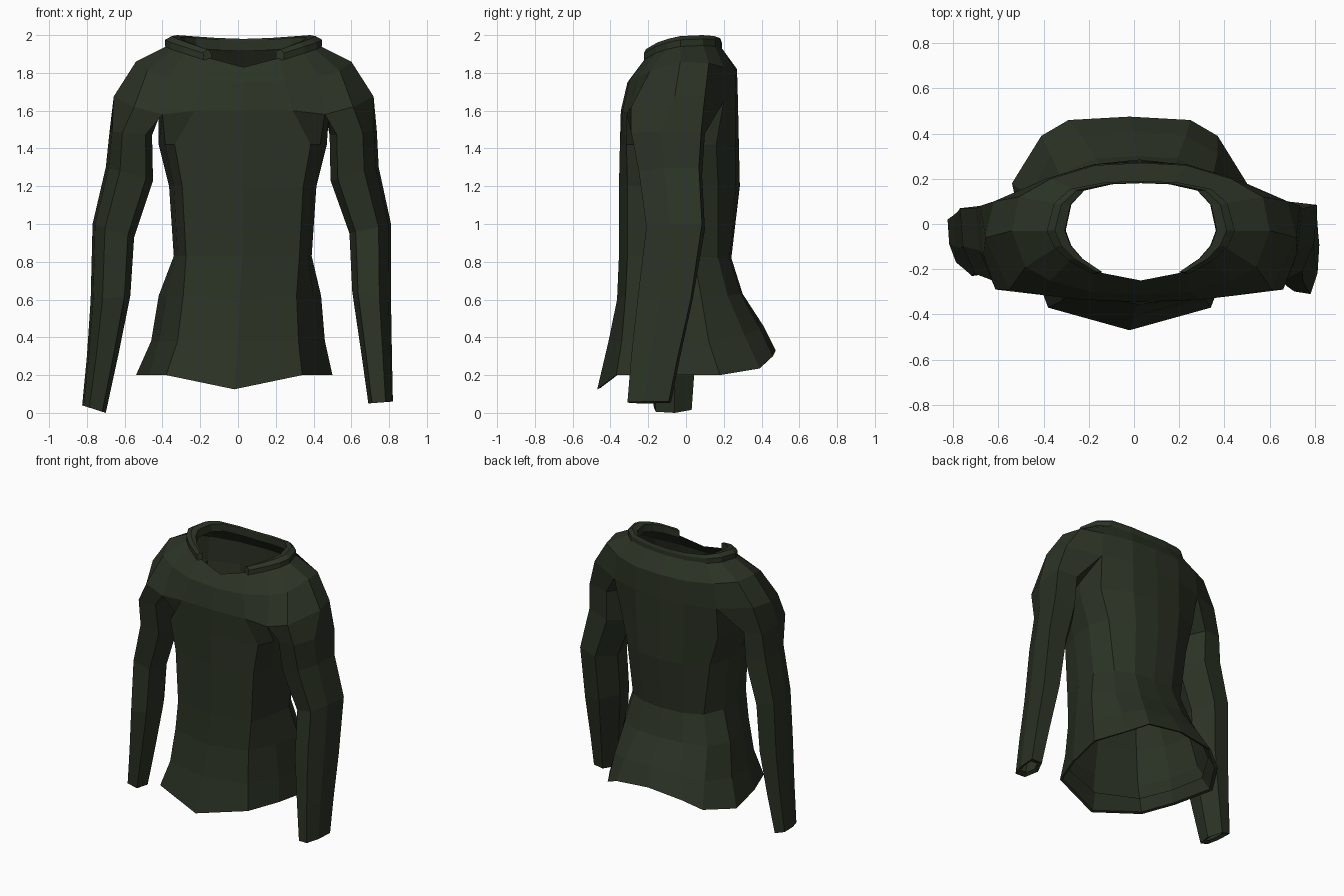
import bpy, bmesh

cloth = bpy.data.materials.new("dark_green_cloth")
cloth.diffuse_color = (0.024, 0.032, 0.018, 1)


def loft(bm, rings, closed=True):
    """Skin a list of equally long point rings with quads."""
    vs = [[bm.verts.new(p) for p in r] for r in rings]
    n = len(rings[0])
    for a, b in zip(vs, vs[1:]):
        for i in range(n if closed else n - 1):
            j = (i + 1) % n
            bm.faces.new((a[i], a[j], b[j], b[i]))
    return vs


def finish(bm, name):
    bmesh.ops.remove_doubles(bm, verts=bm.verts[:], dist=0.0005)
    bmesh.ops.recalc_face_normals(bm, faces=bm.faces[:])
    me = bpy.data.meshes.new(name)
    bm.to_mesh(me)
    bm.free()
    me.materials.append(cloth)
    ob = bpy.data.objects.new(name, me)
    bpy.context.collection.objects.link(ob)


def side_pts(half, off, s):
    return [(off + s * x, y, z) for x, y, z in half]


def full(half, off):
    """Half outline (front centre to back centre) to a closed ring."""
    return side_pts(half, off, 1) + side_pts(half[1:-1], off, -1)[::-1]


# Torso outlines: front centre, front, front side, side, back side, back, back centre
body = [
    (-.02, [(0, -.47, .125), (.36, -.37, .2), (.45, -.13, .2), (.52, .18, .2),
            (.39, .39, .235), (.27, .46, .3), (0, .475, .33)]),
    (.0, [(0, -.41, .38), (.32, -.34, .38), (.42, -.12, .38), (.46, .12, .38),
          (.37, .31, .41), (.23, .39, .45), (0, .41, .46)]),
    (.01, [(0, -.365, .6), (.30, -.32, .62), (.39, -.13, .62), (.43, .08, .62),
           (.34, .22, .62), (.18, .29, .63), (0, .30, .63)]),
    (.025, [(0, -.355, .83), (.30, -.31, .83), (.345, -.14, .83), (.365, .04, .83),
            (.29, .17, .82), (.16, .23, .82), (0, .24, .82)]),
    (.025, [(0, -.355, 1.2), (.32, -.31, 1.2), (.365, -.16, 1.2), (.39, .02, 1.2),
            (.34, .17, 1.2), (.18, .265, 1.2), (0, .285, 1.2)]),
    (.025, [(0, -.35, 1.42), (.36, -.315, 1.42), (.41, -.2, 1.42), (.445, .0, 1.42),
            (.40, .16, 1.42), (.2, .265, 1.42), (0, .28, 1.42)]),
]
# Yoke outlines run over the shoulders as well
OFF = .03
yoke = [(0, -.345, 1.6), (.26, -.335, 1.6), (.43, -.315, 1.58), (.58, -.29, 1.62),
        (.688, -.06, 1.675), (.65, .1, 1.68), (.42, .2, 1.65), (.2, .265, 1.65), (0, .275, 1.65)]
shoulder = [(0, -.31, 1.75), (.22, -.30, 1.76), (.40, -.25, 1.78), (.51, -.19, 1.81),
            (.57, -.03, 1.86), (.54, .12, 1.85), (.40, .2, 1.83), (.2, .26, 1.82), (0, .27, 1.82)]
neck = [(0, -.25, 1.83), (.19, -.213, 1.88), (.31, -.16, 1.91), (.37, -.1, 1.93),
        (.40, -.03, 1.945), (.37, .09, 1.95), (.3, .155, 1.945), (.15, .185, 1.935), (0, .19, 1.93)]
armpit = (.45, 0, 1.56)

bm = bmesh.new()
armhole = yoke[:3] + [armpit] + yoke[6:]
# Hem turned inwards, following the inside of the flared skirt
hem, above = (full(h, o) for o, h in body[:2])
fold = [[tuple((p + (q - p) * t) * (k if i < 2 else 1) for i, (p, q) in enumerate(zip(a, b)))
         for a, b in zip(hem, above)] for t, k in ((.5, .95), (.03, .965))]
loft(bm, fold + [full(h, o) for o, h in body] + [full(armhole, OFF)])
loft(bm, [full(h, OFF) for h in (yoke, shoulder, neck)])
finish(bm, "torso")

# Sleeves: inner x, outer x, front y, back y, inner z, outer z
sleeves = {
    "right_sleeve": (1, [(.485, .735, -.29, .10, 1.47, 1.49),
                         (.49, .745, -.25, .085, 1.23, 1.30), (.59, .81, -.21, .10, .95, 1.0),
                         (.605, .81, -.255, .04, .64, .6), (.655, .815, -.29, -.03, .3, .3),
                         (.69, .82, -.31, -.08, .05, .06)]),
    "left_sleeve": (-1, [(.455, .68, -.29, .10, 1.47, 1.49),
                         (.45, .70, -.25, .085, 1.23, 1.30), (.55, .77, -.22, .085, .93, 1.0),
                         (.57, .78, -.23, .07, .62, .6), (.635, .80, -.20, .05, .3, .3),
                         (.70, .825, -.17, .03, .0, .04)]),
}
section = [(-.7, -.9), (.4, -1), (.88, -.2), (1, .9), (-.2, 1), (-1, .1)]


def sleeve_ring(s, xi, xo, yf, yb, zi, zo):
    return [(s * ((xi + xo) / 2 + c * (xo - xi) / 2),
             (yf + yb) / 2 + d * (yb - yf) / 2,
             (zi + zo) / 2 + c * (zo - zi) / 2) for c, d in section]


for name, (s, rows) in sleeves.items():
    bm = bmesh.new()
    top = side_pts(yoke[2:7] + [armpit], OFF, s)
    rings = [top] + [sleeve_ring(s, *r) for r in rows]
    # Cuff folded inwards
    xi, xo, yf, yb, zi, zo = rows[-1]
    dx, dy = (xo - xi) * .2, (yb - yf) * .2
    rings.append(sleeve_ring(s, xi + dx, xo - dx, yf + dy, yb - dy, zi + .015, zo + .01))
    loft(bm, rings)
    finish(bm, name)

# Open collar around the back and sides of the neck
bm = bmesh.new()
half = [(.205, -.222, 1.875)] + neck[2:]
path = half + [(-x, y, z) for x, y, z in half[:-1][::-1]]
profile = [(1.04, 1.0, -.005), (1.04, 1.0, .03), (.95, .96, .05), (.84, .95, .04), (.83, .96, -.015)]
rows = [[(OFF + x * kx, y * ky, z + dz) for x, y, z in path] for kx, ky, dz in profile]
vs = loft(bm, rows, closed=False)
for end in (0, -1):
    bm.faces.new([r[end] for r in vs])
finish(bm, "collar")
